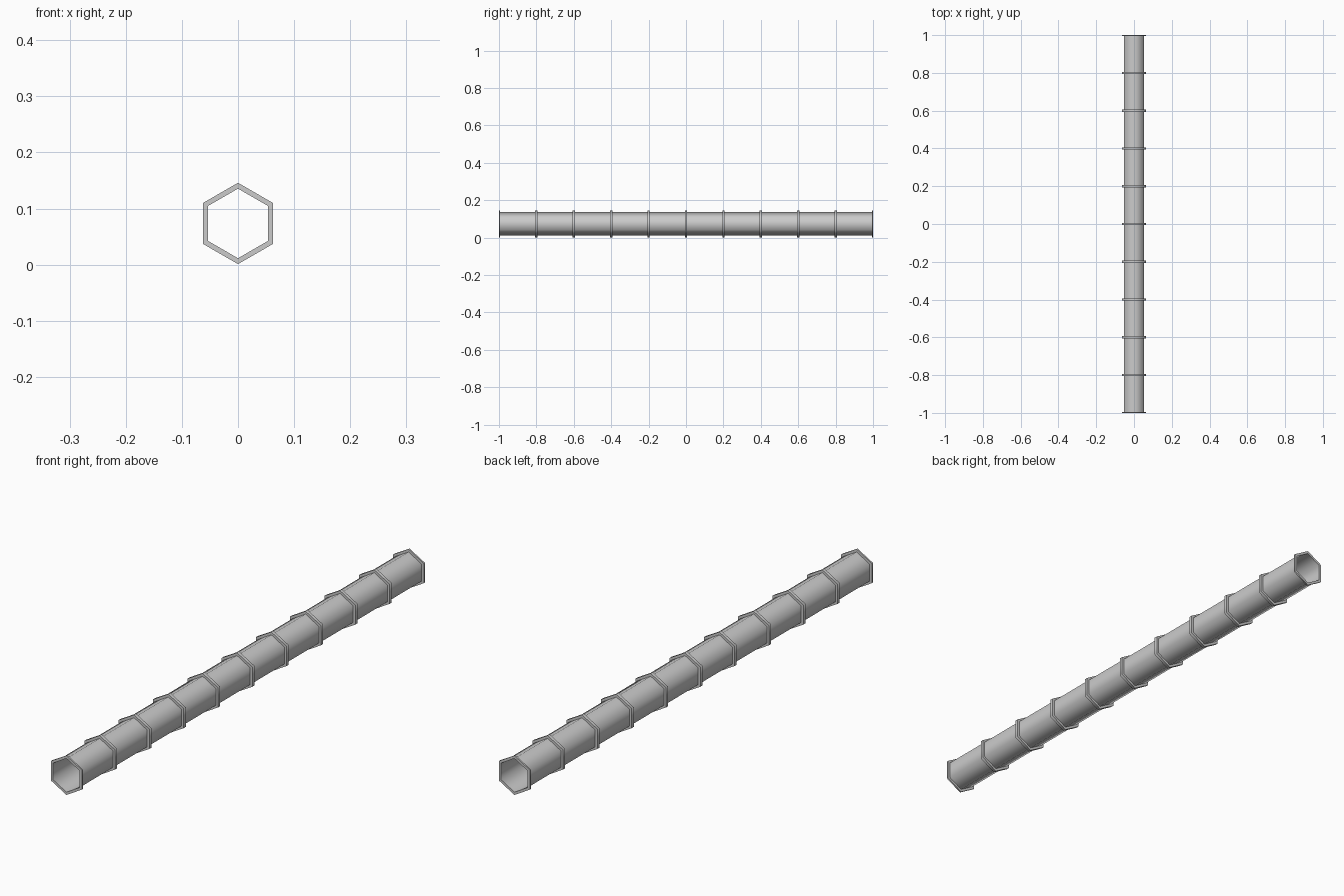
import bpy, bmesh, math

if "Cube" in bpy.data.objects:
    bpy.data.objects.remove(bpy.data.objects["Cube"])

R_IN, R_OUT, ZC = 0.062, 0.0725, 0.0735


def loft(name, sections, closed=False, angle=30):
    """Six-sided loft along y through (radius, y) sections."""
    bm = bmesh.new()
    rings = []
    for r, y in sections:
        rings.append([bm.verts.new((r * math.sin(i * math.pi / 3), y,
                                    ZC + r * math.cos(i * math.pi / 3))) for i in range(6)])
    pairs = list(zip(rings, rings[1:]))
    if closed:
        pairs.append((rings[-1], rings[0]))
    for a, b in pairs:
        for i in range(6):
            j = (i + 1) % 6
            bm.faces.new((a[i], a[j], b[j], b[i]))
    bmesh.ops.recalc_face_normals(bm, faces=bm.faces)
    me = bpy.data.meshes.new(name)
    bm.to_mesh(me)
    bm.free()
    ob = bpy.data.objects.new(name, me)
    bpy.context.collection.objects.link(ob)
    bpy.context.view_layer.objects.active = ob
    ob.select_set(True)
    bpy.ops.object.shade_smooth_by_angle(angle=math.radians(angle))
    ob.select_set(False)
    return ob


# Open, thin-walled hexagonal tube, softly shaded around its corners
loft("tube", [(R_IN, -1), (R_IN, 1)], angle=70)

# Raised collars every 0.2 units, half width at the two ends
HALF = 0.006
for k in range(-5, 6):
    y0, y1 = max(-1, k * 0.2 - HALF), min(1, k * 0.2 + HALF)
    loft(f"collar_{k + 6}", [(R_IN, y0), (R_OUT, y0), (R_OUT, y1), (R_IN, y1)],
         closed=True, angle=70)
